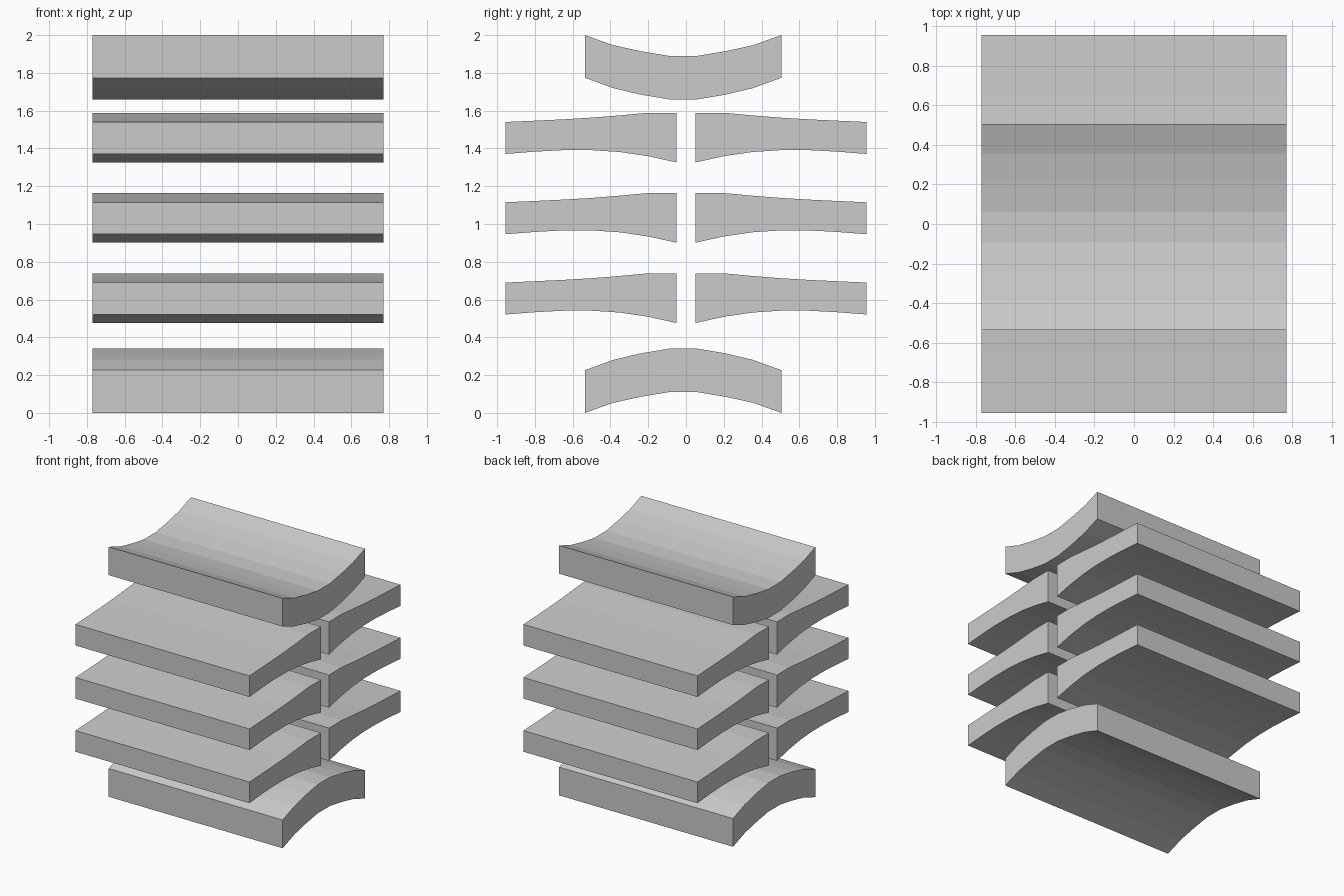
import bpy

if "Cube" in bpy.data.objects:
    bpy.data.objects.remove(bpy.data.objects["Cube"])

HALF_LENGTH = 0.77


def extrude_profile(name, profile):
    """Extrude a closed (y, z) outline along x into a solid."""
    n = len(profile)
    # consistent counter-clockwise winding, so faces point outward
    area = sum(profile[i][0] * profile[(i + 1) % n][1] - profile[(i + 1) % n][0] * profile[i][1]
               for i in range(n))
    if area < 0:
        profile = profile[::-1]
    verts = [(x, y, z) for x in (-HALF_LENGTH, HALF_LENGTH) for y, z in profile]
    faces = [tuple(reversed(range(n))), tuple(range(n, 2 * n))]
    faces += [(i, (i + 1) % n, n + (i + 1) % n, n + i) for i in range(n)]
    mesh = bpy.data.meshes.new(name)
    mesh.from_pydata(verts, [], faces)
    obj = bpy.data.objects.new(name, mesh)
    bpy.context.collection.objects.link(obj)
    return obj


# Curved end slats: a sagging top cap and its upside-down twin at the base
CAP_Y = -0.015
half_upper = [(0.075, 1.89), (0.225, 1.915), (0.372, 1.947), (0.52, 2.0)]
half_lower = [(0.075, 1.66), (0.225, 1.685), (0.372, 1.72), (0.52, 1.774)]


def full_curve(half):
    return [(CAP_Y - y, z) for y, z in reversed(half)] + [(CAP_Y + y, z) for y, z in half]


cap = full_curve(half_lower) + full_curve(half_upper)[::-1]
extrude_profile("top_cap", cap)
extrude_profile("bottom_cap", [(y, 2 - z) for y, z in cap])

# Three rows of paired wing slats, measured down from the inner top edge
wing_lower = [(0.05, -0.262), (0.20, -0.229), (0.35, -0.207), (0.50, -0.197),
              (0.65, -0.197), (0.80, -0.205), (0.955, -0.217)]
wing_upper = [(0.955, -0.048), (0.80, -0.041), (0.65, -0.034), (0.50, -0.025),
              (0.35, -0.013), (0.21, 0.0), (0.05, 0.0)]

for row, top in enumerate((0.738, 1.163, 1.588), start=1):
    for side, sign in (("front", -1), ("back", 1)):
        extrude_profile(f"{side}_wing_slat_{row}",
                        [(sign * y, top + z) for y, z in wing_lower + wing_upper])
